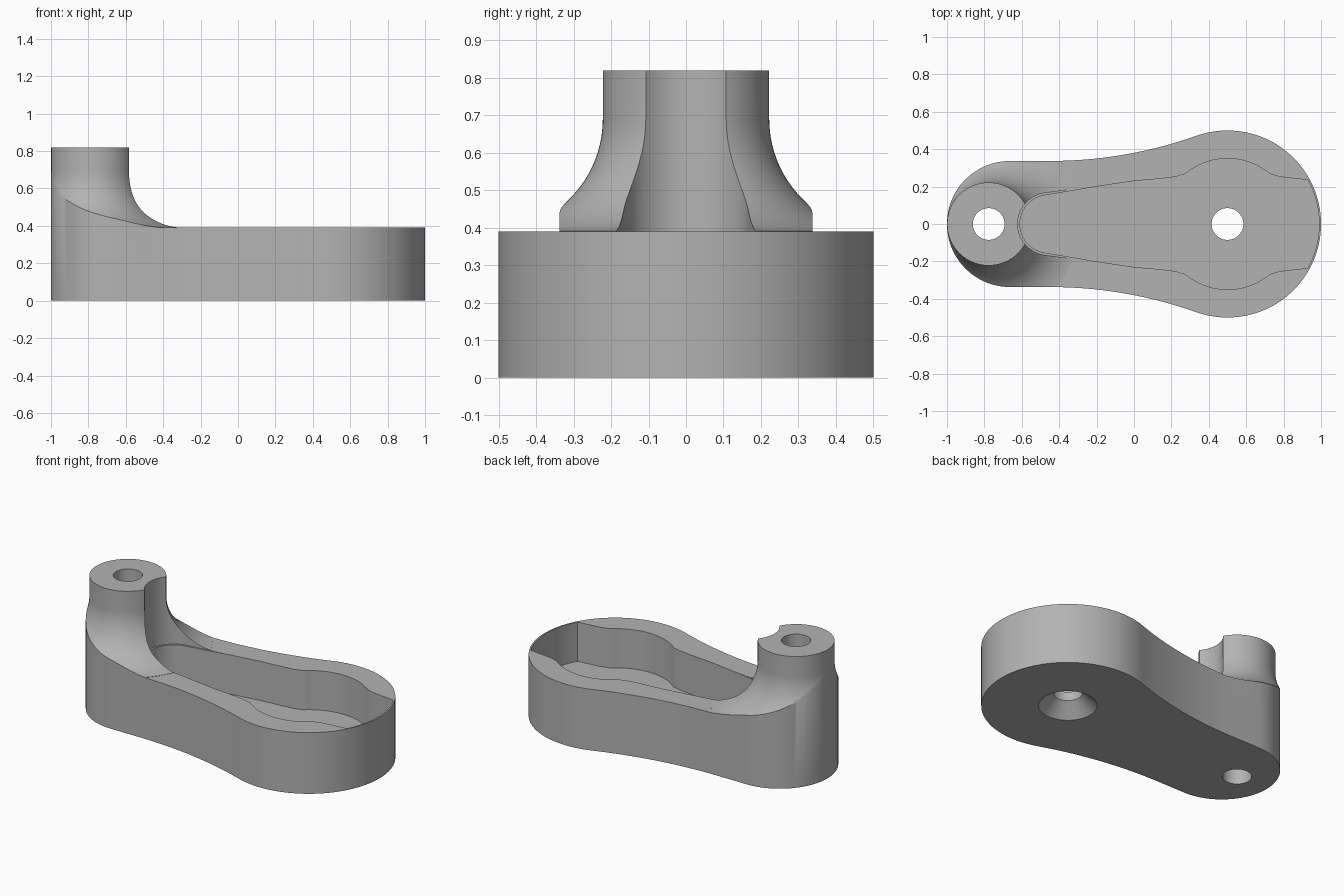
import bpy, bmesh
from math import sin, cos, pi, radians, sqrt

cube = bpy.data.objects.get("Cube")
if cube:
    bpy.data.objects.remove(cube, do_unlink=True)

TOP, PLATE, FLOOR = 0.82, 0.39, 0.14
BOSS_X, BOSS_R, FILLET = -0.777, 0.222, 0.30
HUB_X, HUB_R, HOLE_R = 0.5, 0.5, 0.085

grey = bpy.data.materials.new("plain grey")
grey.use_nodes = True
grey.diffuse_color = (0.45, 0.45, 0.45, 1)
grey.node_tree.nodes["Principled BSDF"].inputs["Base Color"].default_value = grey.diffuse_color


def arc(cx, cy, r, a0, a1, n):
    """Points on an arc, angles in degrees."""
    return [(cx + r * cos(radians(a0 + (a1 - a0) * i / n)),
             cy + r * sin(radians(a0 + (a1 - a0) * i / n))) for i in range(n + 1)]


def mirrored(half):
    """Close an upper half outline by mirroring it across the x axis."""
    return half + [(x, -y) for x, y in reversed(half) if y > 1e-4]


def finish(name, bm):
    bmesh.ops.remove_doubles(bm, verts=bm.verts, dist=1e-5)
    bmesh.ops.recalc_face_normals(bm, faces=bm.faces)
    mesh = bpy.data.meshes.new(name)
    bm.to_mesh(mesh)
    bm.free()
    mesh.materials.append(grey)
    obj = bpy.data.objects.new(name, mesh)
    bpy.context.collection.objects.link(obj)
    return obj


def prism(name, outline, z0, z1):
    bm = bmesh.new()
    face = bm.faces.new([bm.verts.new((x, y, z0)) for x, y in outline])
    up = bmesh.ops.extrude_face_region(bm, geom=[face])["geom"]
    bmesh.ops.translate(bm, vec=(0, 0, z1 - z0),
                        verts=[v for v in up if isinstance(v, bmesh.types.BMVert)])
    return finish(name, bm)


def lathe(name, profile, cx, steps):
    """Spin (radius, height) points about a vertical axis at x = cx."""
    bm = bmesh.new()
    verts = [bm.verts.new((cx + r, 0, z)) for r, z in profile]
    edges = [bm.edges.new(pair) for pair in zip(verts, verts[1:])]
    bmesh.ops.spin(bm, geom=verts + edges, cent=(cx, 0, 0), axis=(0, 0, 1),
                   angle=2 * pi, steps=steps)
    return finish(name, bm)


def boolean(obj, tool, operation):
    mod = obj.modifiers.new(operation, "BOOLEAN")
    mod.operation, mod.object, mod.solver = operation, tool, "EXACT"
    bpy.context.view_layer.objects.active = obj
    bpy.ops.object.modifier_apply(modifier=mod.name)
    bpy.data.objects.remove(tool, do_unlink=True)


# Outer outline: small round end, concave flank, large round end
flank_x, small_r = -0.45, 0.337
reach = HUB_X - flank_x
flank_r = (reach ** 2 + small_r ** 2 - HUB_R ** 2) / (2 * (HUB_R - small_r))
sweep = 270 + 180 / pi * 0.34
flank = arc(flank_x, small_r + flank_r, flank_r, 270, 289.5, 14)
outline = mirrored(arc(small_r - 1, 0, small_r, 180, 90, 24) + flank
                   + arc(HUB_X, 0, HUB_R, 109, 0, 36))

# Slab and flared boss, trimmed to the outline
arm = prism("lever_arm", [(-1.2, -0.7), (1.2, -0.7), (1.2, 0.7), (-1.2, 0.7)], -0.1, PLATE)
flare = arc(BOSS_R + FILLET, PLATE + FILLET, FILLET, 264, 180, 20)
boss = lathe("boss", [(0, 0.2), (flare[0][0], 0.2)] + flare
             + [(BOSS_R, 0.9), (0, 0.9)], BOSS_X, 80)
boolean(arm, boss, "UNION")
boolean(arm, prism("outline_trim", outline, 0, TOP), "INTERSECT")

# Pocket with a round lobe about the pivot and a thin wall at the far end
thin = HUB_R - 0.01
corner = 28.7
pocket = mirrored(arc(-0.455, 0, 0.155, 180, 98, 14)
                  + [(-0.2, 0.2), (0, 0.23), (0.15, 0.243), (0.22, 0.252)]
                  + arc(HUB_X, 0, 0.35, 130, 50, 24)
                  + [(0.78, 0.252)]
                  + arc(HUB_X, 0, thin, corner, 0, 12))
boolean(arm, prism("pocket_cutter", pocket, FLOOR, 0.6), "DIFFERENCE")

# Slightly wider slot through the flare and the side of the boss
slot = mirrored(arc(-0.455, 0, 0.167, 180, 98, 14) + [(-0.25, 0.196)])
boolean(arm, prism("slot_cutter", slot, PLATE - 0.001, 1), "DIFFERENCE")

# Boss bore, and pivot hole countersunk from below
boolean(arm, lathe("bore_cutter", [(0, -0.1), (HOLE_R, -0.1), (HOLE_R, 1), (0, 1)],
                   BOSS_X, 40), "DIFFERENCE")
boolean(arm, lathe("countersink_cutter",
                   [(0, -0.02), (0.19, -0.02), (HOLE_R, 0.083), (HOLE_R, 0.3), (0, 0.3)],
                   HUB_X, 40), "DIFFERENCE")

# Smooth shading with crisp edges
for o in bpy.context.selected_objects:
    o.select_set(False)
arm.select_set(True)
bpy.context.view_layer.objects.active = arm
bpy.ops.object.shade_smooth_by_angle(angle=radians(30))
